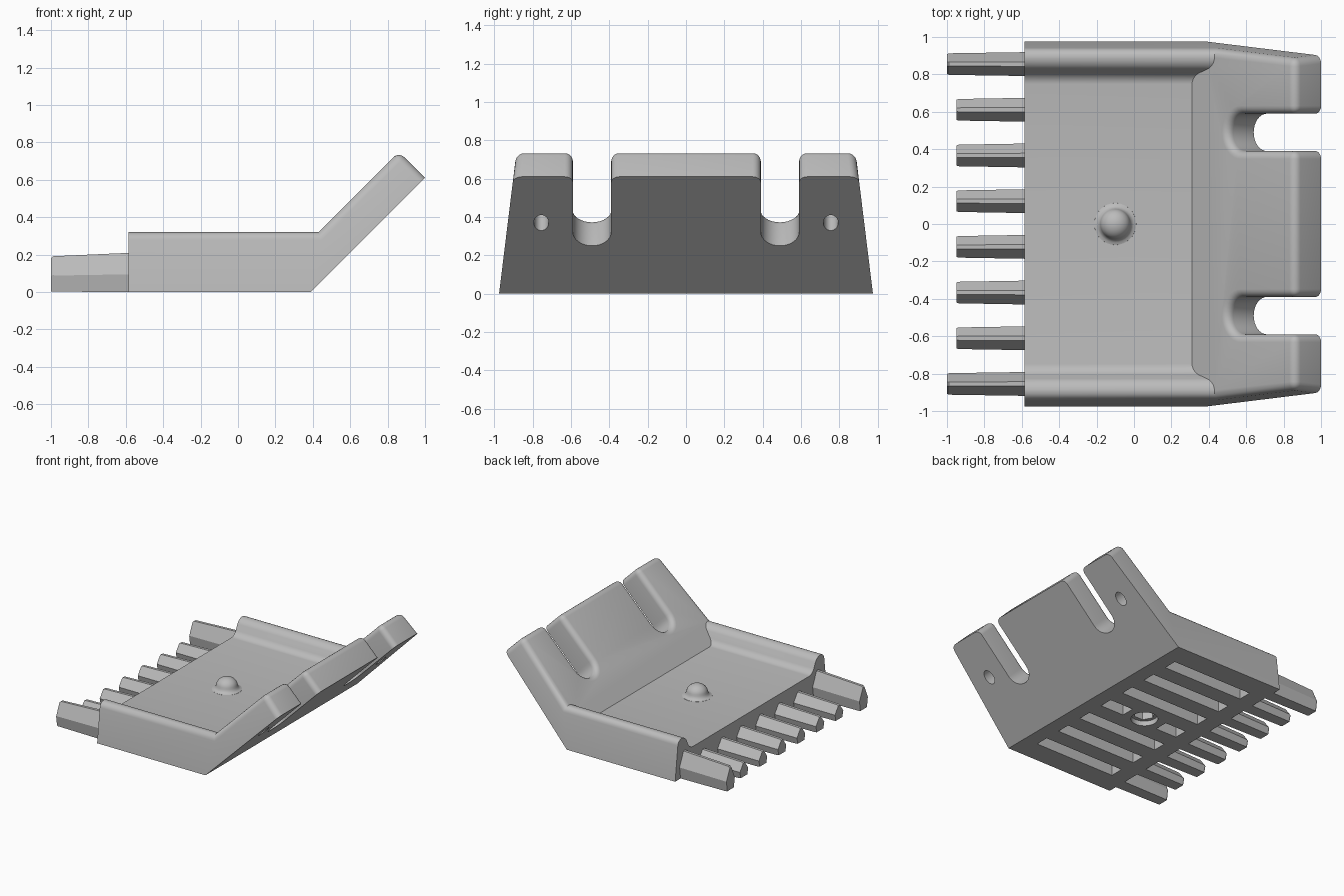
import bpy, bmesh, math
from mathutils import Matrix, Vector

cube = bpy.data.objects.get("Cube")
if cube:
    bpy.data.objects.remove(cube, do_unlink=True)

grey = bpy.data.materials.new("plain grey")
grey.use_nodes = True
grey.diffuse_color = (0.5, 0.5, 0.5, 1)
grey.node_tree.nodes["Principled BSDF"].inputs["Base Color"].default_value = (0.5, 0.5, 0.5, 1)


def finish(bm, name, smooth=None):
    bmesh.ops.recalc_face_normals(bm, faces=bm.faces)
    mesh = bpy.data.meshes.new(name)
    bm.to_mesh(mesh)
    bm.free()
    mesh.materials.append(grey)
    obj = bpy.data.objects.new(name, mesh)
    bpy.context.collection.objects.link(obj)
    if smooth:
        bpy.ops.object.select_all(action='DESELECT')
        obj.select_set(True)
        bpy.context.view_layer.objects.active = obj
        bpy.ops.object.shade_smooth_by_angle(angle=math.radians(smooth))
    return obj


def prism(bm, points, depth, matrix):
    """Extrude a flat outline along local z, then place it."""
    low = [bm.verts.new(matrix @ Vector((x, y, 0))) for x, y in points]
    high = [bm.verts.new(matrix @ Vector((x, y, depth))) for x, y in points]
    n = len(points)
    bm.faces.new(low[::-1])
    bm.faces.new(high)
    for i in range(n):
        bm.faces.new((low[i], low[(i + 1) % n], high[(i + 1) % n], high[i]))


def ring(n, rx, ry):
    return [(rx * math.cos(2 * math.pi * i / n), ry * math.sin(2 * math.pi * i / n)) for i in range(n)]


# Body shell: flat tray with drafted sides, two rails and a rising back plate
REAR, FLOOR, RAIL = -0.585, 0.2, 0.32
FLOOR_Y, RAIL_Y = 0.79, 0.845
outline = [(REAR, 0), (0.39, 0), (1, 0.61), (0.86, 0.75), (0.43, RAIL), (REAR, RAIL)]
bm = bmesh.new()
sides = []
for s in (1, -1):
    v = [bm.verts.new((x, s * (0.975 - 0.123 * z), z)) for x, z in outline]
    v += [bm.verts.new((x, s * y, z)) for x, y, z in
          ((0.43, RAIL_Y, RAIL), (REAR, RAIL_Y, RAIL), (REAR, FLOOR_Y, FLOOR), (0.31, FLOOR_Y, FLOOR))]
    bm.faces.new(v[:6])
    bm.faces.new((v[4], v[5], v[7], v[6]))
    bm.faces.new((v[6], v[7], v[8], v[9]))
    sides.append(v)
a, b = sides
for i, j in ((0, 1), (1, 2), (2, 3), (8, 9)):
    bm.faces.new((a[i], a[j], b[j], b[i]))
bm.faces.new([a[i] for i in (3, 4, 6, 9)] + [b[i] for i in (9, 6, 4, 3)])
bm.faces.new([a[i] for i in (0, 5, 7, 8)] + [b[i] for i in (8, 7, 5, 0)])
shell = finish(bm, "shell_blank")

# Cutters: local x runs up the slope, local z is the slope normal
up, across, normal = Vector((1, 0, 1)).normalized(), Vector((0, 1, 0)), Vector((-1, 0, 1)).normalized()


def slope_frame(x, y, lift):
    m = Matrix((up, across, normal)).transposed().to_4x4()
    m.translation = Vector((x, y, x - 0.39)) + normal * lift
    return m


bm = bmesh.new()
R = 0.1
for s in (1, -1):
    arc = [(R - R * math.sin(t), R * math.cos(t)) for t in (math.pi * i / 16 for i in range(17))]
    prism(bm, [(0.9, R)] + arc + [(0.9, -R)], 0.4, slope_frame(0.64, s * 0.49, -0.1))
    prism(bm, ring(24, 0.057, 0.039), 0.22, slope_frame(0.76, s * 0.755, -0.1))
slope_cutter = finish(bm, "slope_cutter")

# Underside grooves and the fastener pocket
bm = bmesh.new()
grooves = [(-0.45, 0.27, 0.245 * k) for k in (-3, -2, -1, 1, 2, 3)]
grooves += [(-0.45, -0.26, 0), (0.06, 0.27, 0)]
for x0, x1, y in grooves:
    prism(bm, [(x0, y - 0.055), (x1, y - 0.055), (x1, y + 0.055), (x0, y + 0.055)], 0.22,
          Matrix.Translation((0, 0, -0.1)))
prism(bm, ring(32, 0.1, 0.1), 0.14, Matrix.Translation((-0.1, 0, -0.1)))
under_cutter = finish(bm, "under_cutter")
bm = bmesh.new()
prism(bm, ring(6, 0.08, 0.08), 0.22, Matrix.Translation((-0.1, 0, -0.1)))
hex_cutter = finish(bm, "hex_cutter")

cutters = (slope_cutter, under_cutter, hex_cutter)
for c in cutters:
    mod = shell.modifiers.new("cut", 'BOOLEAN')
    mod.operation, mod.solver, mod.object = 'DIFFERENCE', 'EXACT', c
bm = bmesh.new()
bm.from_object(shell, bpy.context.evaluated_depsgraph_get())
bmesh.ops.remove_doubles(bm, verts=bm.verts, dist=0.0005)
for o in cutters + (shell,):
    bpy.data.objects.remove(o, do_unlink=True)


# Round the upper edges of the rails, slots and back plate
def near(p, q):
    return abs(p - q) < 0.002


def rounded(edge):
    p, q = (v.co for v in edge.verts)
    if edge.calc_face_angle(0) < 0.3:
        return False
    if all(near(v.z - v.x, -0.11) for v in (p, q)) and (p.z + q.z) / 2 > 0.33:
        return True
    if all(near(v.z + v.x, 1.61) for v in (p, q)) and abs(p.x - q.x) > 0.05:
        return True
    along = abs(p.x - q.x) > 0.5 and near(p.y, q.y)
    return along and (all(near(v.z, RAIL) for v in (p, q)) or
                      all(near(v.z, FLOOR) and near(abs(v.y), FLOOR_Y) for v in (p, q)))


bmesh.ops.bevel(bm, geom=[e for e in bm.edges if rounded(e)], offset=0.042, offset_type='OFFSET',
                segments=5, profile=0.5, affect='EDGES', clamp_overlap=False)
finish(bm, "tray_body", 35)

# Round locating stud with a flared foot
bm = bmesh.new()
foot = [(0.115, -0.01), (0.112, 0.001), (0.098, 0.005), (0.087, 0.015), (0.081, 0.03)]
dome = [(0.08 * math.cos(t), 0.03 + 0.065 * math.sin(t)) for t in (math.pi * i / 16 for i in range(1, 9))]
verts = [bm.verts.new((r - 0.1, 0, FLOOR + z)) for r, z in foot + dome]
edges = [bm.edges.new(pair) for pair in zip(verts, verts[1:])]
bmesh.ops.spin(bm, geom=verts + edges, cent=(-0.1, 0, 0), axis=(0, 0, 1), angle=2 * math.pi, steps=32)
bmesh.ops.remove_doubles(bm, verts=bm.verts, dist=0.0005)
finish(bm, "locating_stud", 50)


# Row of tapered teeth along the rear edge, the end pair larger
def tooth(name, y, tip, height, waist):
    bm = bmesh.new()
    section = [(0.05, 0), (0.064, waist), (0.012, height)]
    section += [(-w, z) for w, z in section[::-1]]
    rings = []
    for x, k in ((REAR + 0.02, 1), (tip + 0.012, 0.9), (tip, 0.84)):
        rings.append([bm.verts.new((x, y + w * k, z * k + (1 - k) * 0.02)) for w, z in section])
    for r0, r1 in zip(rings, rings[1:]):
        for i in range(6):
            j = (i + 1) % 6
            bm.faces.new((r0[i], r0[j], r1[j], r1[i]))
    bm.faces.new(rings[0])
    bm.faces.new(rings[-1])
    finish(bm, name)


for i in range(8):
    y = 0.855 - 0.2443 * i
    if i in (0, 7):
        tooth(f"end_tooth_{i + 1}", y, -1, 0.21, 0.095)
    else:
        tooth(f"tooth_{i + 1}", y, -0.95, 0.13, 0.06)
